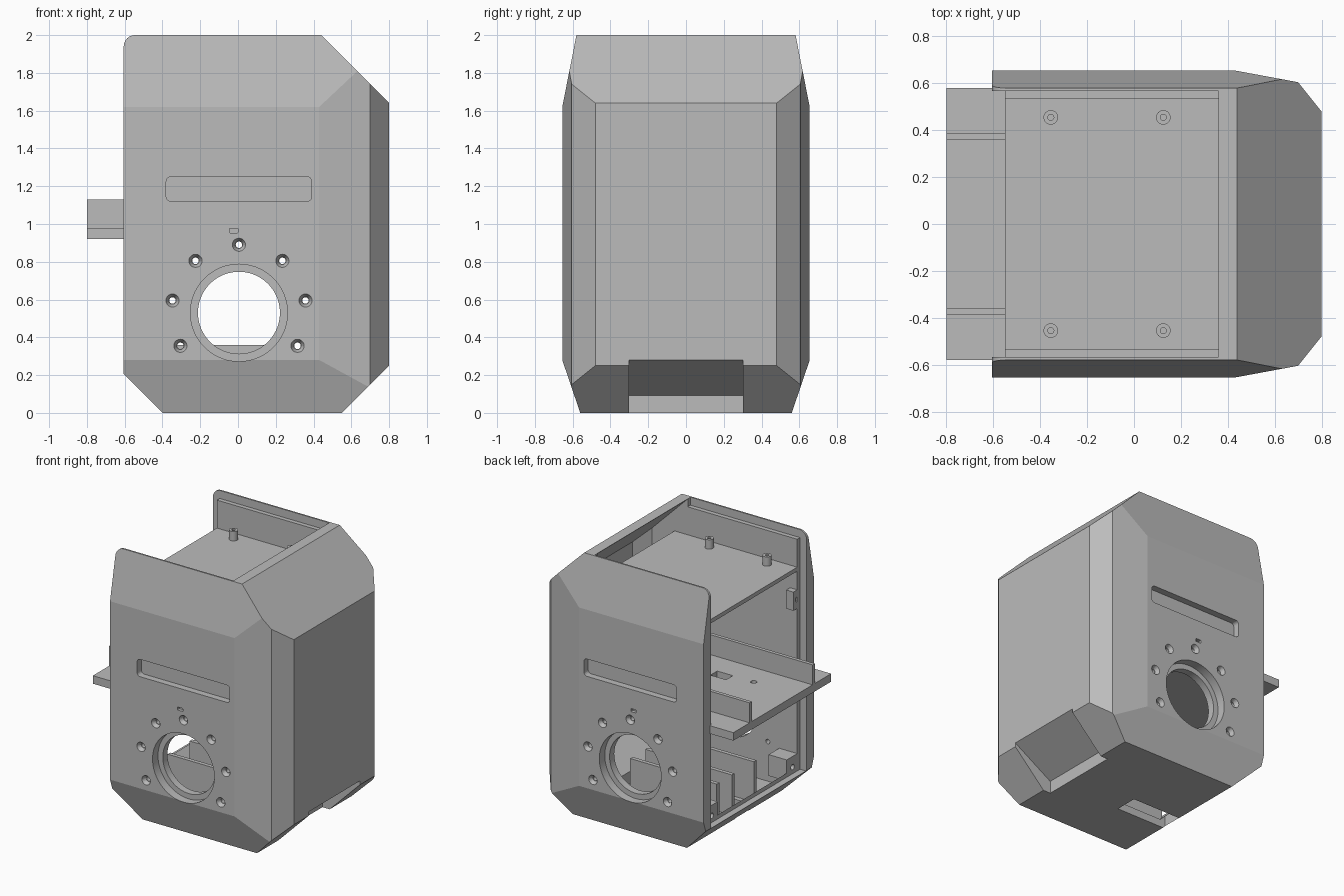
import bpy, bmesh, math
from mathutils import Vector, Matrix

cube = bpy.data.objects.get("Cube")
if cube:
    bpy.data.objects.remove(cube)

grey = bpy.data.materials.new("light grey plastic")
grey.use_nodes = True
grey.diffuse_color = (0.5, 0.5, 0.5, 1)
grey.node_tree.nodes["Principled BSDF"].inputs["Base Color"].default_value = grey.diffuse_color


def finish(name, bm):
    bmesh.ops.recalc_face_normals(bm, faces=bm.faces[:])
    mesh = bpy.data.meshes.new(name)
    bm.to_mesh(mesh)
    bm.free()
    mesh.materials.append(grey)
    ob = bpy.data.objects.new(name, mesh)
    bpy.context.scene.collection.objects.link(ob)
    return ob


def box(name, lo, hi, round_axis=None, radius=0.02):
    bm = bmesh.new()
    bmesh.ops.create_cube(bm, size=1)
    for v in bm.verts:
        v.co = [l + (h - l) * (c + 0.5) for l, h, c in zip(lo, hi, v.co)]
    if round_axis is not None:
        edges = [e for e in bm.edges
                 if abs((e.verts[0].co - e.verts[1].co).normalized()[round_axis]) > 0.9]
        bmesh.ops.bevel(bm, geom=edges, offset=radius, segments=4, profile=0.5, affect='EDGES')
    return finish(name, bm)


def cone(name, p, q, r1, r2, sides=32):
    p, q = Vector(p), Vector(q)
    bm = bmesh.new()
    turn = (q - p).to_track_quat('Z', 'Y').to_matrix().to_4x4()
    bmesh.ops.create_cone(bm, cap_ends=True, segments=sides, radius1=r1, radius2=r2,
                          depth=(q - p).length, matrix=Matrix.Translation((p + q) / 2) @ turn)
    return finish(name, bm)


def prism(name, profile, half_width):
    """Extrude an x-z profile along y."""
    bm = bmesh.new()
    face = bm.faces.new([bm.verts.new((x, -half_width, z)) for x, z in profile])
    out = bmesh.ops.extrude_face_region(bm, geom=[face])
    moved = [g for g in out["geom"] if isinstance(g, bmesh.types.BMVert)]
    bmesh.ops.translate(bm, verts=moved, vec=(0, 2 * half_width, 0))
    return finish(name, bm)


def convex(name, planes, inset=0.0):
    """Trim a block by planes given as (point, outward normal)."""
    bm = bmesh.new()
    bmesh.ops.create_cube(bm, size=6)
    for point, normal in planes:
        n = Vector(normal).normalized()
        cut = bmesh.ops.bisect_plane(bm, geom=bm.verts[:] + bm.edges[:] + bm.faces[:],
                                     plane_co=Vector(point) - n * inset, plane_no=n,
                                     clear_outer=True)
        rim = [g for g in cut["geom_cut"] if isinstance(g, bmesh.types.BMEdge)]
        bmesh.ops.contextual_create(bm, geom=rim)
    return finish(name, bm)


def carve(target, *cutters, operation='DIFFERENCE'):
    for cutter in cutters:
        cutter.hide_render = True
        mod = target.modifiers.new("cut", 'BOOLEAN')
        mod.operation, mod.solver, mod.object = operation, 'EXACT', cutter
        bpy.context.view_layer.objects.active = target
        bpy.ops.object.modifier_apply(modifier=mod.name)
        bpy.data.objects.remove(cutter)


# Faceted housing: end planes shared by the outside and the cavity
ends = [((0.8, 0, 1), (1, 0, 0)), ((0, 0, 0), (0, 0, -1)),
        ((0.44, 0, 2), (1, 0, 1)), ((0.55, 0, 0), (1, 0, -1)), ((-0.4, 0, 0), (-1, 0, -1))]
sides = []
for s in (-1, 1):
    sides += [((0, s * 0.655, 1), (0, s, 0)),
              ((0, s * 0.655, 1.62), (0, s * 0.38, 0.075)),
              ((0, s * 0.655, 0.28), (0, s * 0.28, -0.095)),
              ((0.43, s * 0.655, 1), (0.05, s * 0.27, 0)),
              ((0.7, s * 0.605, 1), (0.125, s * 0.1, 0))]
housing = convex("housing", ends + sides + [((0, 0, 2), (0, 0, 1)), ((-0.605, 0, 0), (-1, 0, 0))])

# Rounded upper corner at the open side
corner = box("corner_cutter", (-0.7, -1, 1.94), (-0.545, 1, 2.1))
carve(corner, cone("corner_round", (-0.545, -1.1, 1.94), (-0.545, 1.1, 1.94), 0.06, 0.06, 64))
carve(housing, corner)

# Hollow inside, open at the top and one end, with a stepped rim for covers
inner_sides = [((0, s * 0.592, 1), (0, s, 0)) for s in (-1, 1)]
inner_sides += [((0.71, s * 0.56, 1), (0.125, s * 0.1, 0)) for s in (-1, 1)]
carve(housing,
      convex("cavity", ends + inner_sides, inset=0.057),
      box("end_rim", (-1, -0.568, 0.2), (-0.55, 0.568, 3)),
      box("top_rim", (-1, -0.568, 1.94), (0.36, 0.568, 3)))

# Openings in both side panels
HOLE_X, HOLE_Z = 0.005, 0.53
screws = [(0, 0.36)] + [(s * x, z) for s in (-1, 1)
                        for x, z in ((0.23, 0.275), (0.352, 0.065), (0.31, -0.175))]
for s in (-1, 1):
    def at(x, y, z):
        return (x, s * y, z)

    def slab(name, x0, x1, z0, z1, depth, radius):
        y0, y1 = sorted((s * depth, s * 0.8))
        return box(name, (x0, y0, z0), (x1, y1, z1), 1, radius)

    carve(housing,
          slab("slot", -0.38, 0.39, 1.12, 1.25, 0.605, 0.025),
          slab("tiny_window", -0.045, 0, 0.953, 0.976, 0.63, 0.004),
          cone("port", at(HOLE_X, 0.4, HOLE_Z), at(HOLE_X, 0.8, HOLE_Z), 0.217, 0.217, 72),
          cone("port_step", at(HOLE_X, 0.59, HOLE_Z), at(HOLE_X, 0.8, HOLE_Z), 0.257, 0.257, 72))
    for dx, dz in screws:
        x, z = HOLE_X + dx, HOLE_Z + dz
        carve(housing,
              cone("screw_hole", at(x, 0.4, z), at(x, 0.8, z), 0.017, 0.017, 20),
              cone("countersink", at(x, 0.625, z), at(x, 0.665, z), 0.02, 0.04, 20))

# Angled recess in the lower end, with its inner casing
notch_profile = [(0.9, 0.34), (0.49, 0.092), (0.49, -0.1), (0.9, -0.1)]
carve(housing, prism("notch", notch_profile, 0.303),
      box("floor_slot", (-0.42, -0.17, -0.1), (0.0, 0.0, 0.1)))
casing = prism("recess_casing",
               [(0.77, 0.36), (0.44, 0.15), (0.44, 0.03), (0.55, 0.03), (0.77, 0.245)], 0.35)
carve(casing, prism("notch", notch_profile, 0.303))

# Top mounting tray with hollow posts
box("upper_tray", (-0.55, -0.575, 1.70), (0.47, 0.575, 1.73))
for x in (-0.355, 0.125):
    for y in (-0.455, 0.455):
        post = cone("tray_post", (x, y, 1.72), (x, y, 1.80), 0.031, 0.031, 24)
        carve(post, cone("post_hole", (x, y, 1.74), (x, y, 1.9), 0.013, 0.013, 16))

# Sliding middle shelf with two upright rails
shelf = box("middle_shelf", (-0.8, -0.58, 0.92), (0.6, 0.58, 0.98))
# Keep the shelf within the panels beyond the open end
carve(shelf,
      box("shelf_window", (-0.27, -0.17, 0.8), (-0.14, -0.09, 1.1)),
      cone("shelf_hole", (-0.444, -0.17, 0.8), (-0.444, -0.17, 1.1), 0.022, 0.022, 24))
for s in (-1, 1):
    y0, y1 = sorted((s * 0.36, s * 0.387))
    box("shelf_rail", (-0.8, y0, 0.97), (0.5, y1, 1.13))

# Floor ribs and corner blocks with screw holes
for y in (-0.22, 0.04, 0.22):
    box("floor_rib", (-0.42, y - 0.015, 0.04), (0.3, y + 0.015, 0.36))
for s in (-1, 1):
    y0, y1 = sorted((s * 0.41, s * 0.56))
    block = box("corner_block", (-0.55, y0, 0.17), (-0.40, y1, 0.33))
    carve(block, cone("block_hole", (-0.7, s * 0.48, 0.25), (-0.46, s * 0.48, 0.25), 0.02, 0.02, 20))
    y0, y1 = sorted((s * 0.49, s * 0.56))
    tab = box("upper_tab", (-0.55, y0, 1.42), (-0.49, y1, 1.56))
    carve(tab, cone("tab_hole", (-0.7, s * 0.53, 1.49), (-0.52, s * 0.53, 1.49), 0.018, 0.018, 20))

# Smooth only the round holes and corners
for ob in bpy.context.scene.objects:
    if ob.type == 'MESH':
        bpy.ops.object.select_all(action='DESELECT')
        ob.select_set(True)
        bpy.context.view_layer.objects.active = ob
        bpy.ops.object.shade_smooth_by_angle(angle=math.radians(24 if "post" in ob.name else 9))
